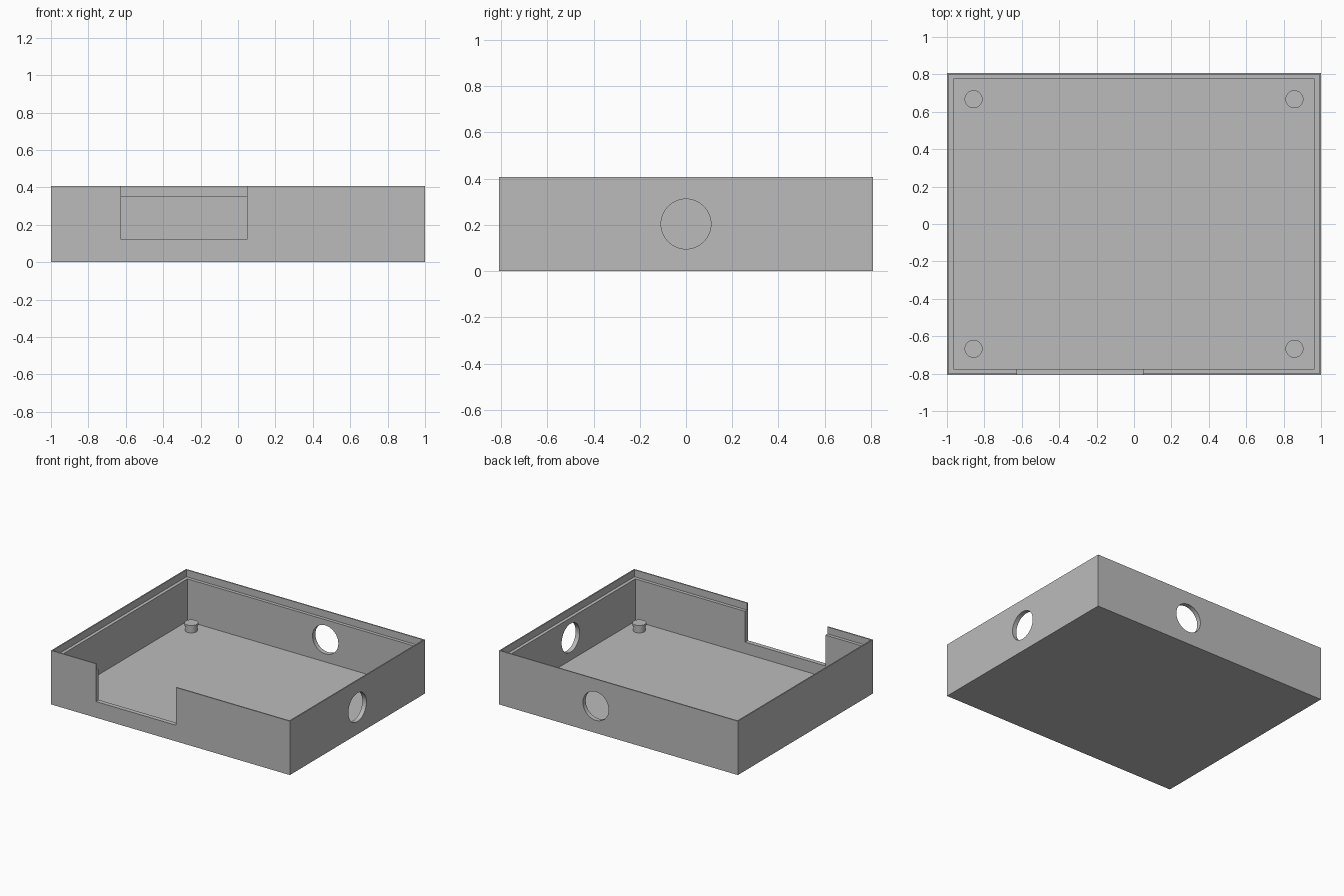
import bpy, bmesh, math
from mathutils import Matrix

if "Cube" in bpy.data.objects:
    bpy.data.objects.remove(bpy.data.objects["Cube"])

grey = bpy.data.materials.new("light_grey")
grey.diffuse_color = (0.5, 0.5, 0.5, 1)
grey.use_nodes = True
grey.node_tree.nodes["Principled BSDF"].inputs["Base Color"].default_value = grey.diffuse_color

X, Y, H = 1.0, 0.808, 0.408      # outer half sizes and height
WALL, LIP, LEDGE, FLOOR = 0.034, 0.009, 0.355, 0.035


def make_object(name, bm):
    bmesh.ops.recalc_face_normals(bm, faces=bm.faces[:])
    me = bpy.data.meshes.new(name)
    bm.to_mesh(me)
    bm.free()
    me.materials.append(grey)
    ob = bpy.data.objects.new(name, me)
    bpy.context.collection.objects.link(ob)
    return ob


def bridge(bm, rings):
    # join successive rings of vertices, capping the first and last
    for a, b in zip(rings, rings[1:]):
        n = len(a)
        for i in range(n):
            j = (i + 1) % n
            bm.faces.new((a[i], a[j], b[j], b[i]))
    bm.faces.new(rings[0])
    bm.faces.new(rings[-1])


# Tray: wall section (inset, height) swept around the rectangle
bm = bmesh.new()
section = [(0, 0), (0, H), (LIP, H), (LIP, LEDGE), (WALL, LEDGE), (WALL, FLOOR)]
bridge(bm, [[bm.verts.new((sx * (X - d), sy * (Y - d), z))
             for sx, sy in ((-1, -1), (1, -1), (1, 1), (-1, 1))]
            for d, z in section])
tray = make_object("tray", bm)


def box_cutter(x0, x1, y0, y1, z0, z1):
    bm = bmesh.new()
    m = (Matrix.Translation(((x0 + x1) / 2, (y0 + y1) / 2, (z0 + z1) / 2))
         @ Matrix.Diagonal((x1 - x0, y1 - y0, z1 - z0, 1)))
    bmesh.ops.create_cube(bm, size=1, matrix=m)
    return make_object("notch_cutter", bm)


def hole_cutter(loc, axis):
    bm = bmesh.new()
    m = Matrix.Translation(loc) @ Matrix.Rotation(math.pi / 2, 4, axis)
    bmesh.ops.create_cone(bm, cap_ends=True, segments=64, radius1=0.108,
                          radius2=0.108, depth=0.2, matrix=m)
    return make_object("hole_cutter", bm)


# Front notch, right hole and back hole
cutters = [box_cutter(-0.625, 0.048, -0.9, -0.74, 0.122, 0.6),
           hole_cutter((X, 0, 0.204), 'Y'),
           hole_cutter((0.19, Y, 0.204), 'X')]
bpy.context.view_layer.objects.active = tray
for c in cutters:
    c.hide_render = True
    mod = tray.modifiers.new("cut", 'BOOLEAN')
    mod.operation, mod.solver, mod.object = 'DIFFERENCE', 'EXACT', c
    bpy.ops.object.modifier_apply(modifier=mod.name)
for c in cutters:
    bpy.data.objects.remove(c)

# Corner pegs: short stem with a slightly wider cap
for sx, nx in ((-1, "left"), (1, "right")):
    for sy, ny in ((-1, "front"), (1, "back")):
        bm = bmesh.new()
        prof = [(0.042, 0.03), (0.042, 0.076), (0.048, 0.076), (0.048, 0.094)]
        N = 32
        bridge(bm, [[bm.verts.new((sx * 0.858 + r * math.cos(2 * math.pi * i / N),
                                   sy * 0.667 + r * math.sin(2 * math.pi * i / N), z))
                     for i in range(N)] for r, z in prof])
        make_object(f"peg_{ny}_{nx}", bm)

# Smooth the round surfaces only
for ob in bpy.data.objects:
    ob.select_set(True)
bpy.ops.object.shade_smooth_by_angle(angle=math.radians(30))
